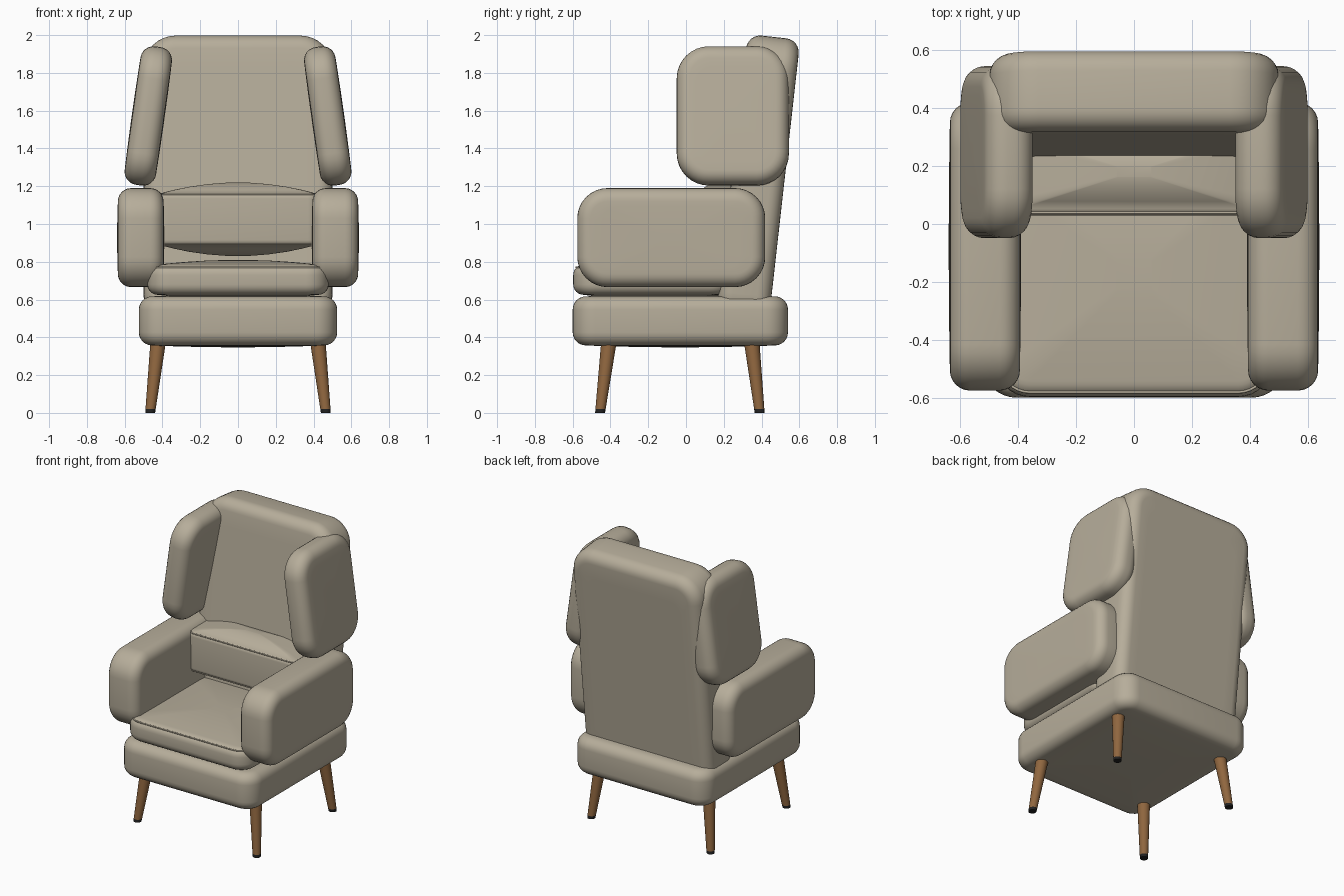
import bpy, bmesh, math
from mathutils import Vector, Matrix

if "Cube" in bpy.data.objects:
    bpy.data.objects.remove(bpy.data.objects["Cube"])


def material(name, rgb):
    m = bpy.data.materials.new(name)
    m.use_nodes = True
    m.diffuse_color = (*rgb, 1)
    bsdf = next(n for n in m.node_tree.nodes if n.type == 'BSDF_PRINCIPLED')
    bsdf.inputs["Base Color"].default_value = (*rgb, 1)
    bsdf.inputs["Roughness"].default_value = 0.8
    return m


fabric = material("beige_fabric", (0.47, 0.42, 0.325))
wood = material("brown_wood", (0.28, 0.135, 0.05))
rubber = material("black_foot", (0.015, 0.015, 0.015))


def outline(a, b, radius, steps=8):
    """Rounded rectangle with half sizes a and b."""
    pts = []
    for q, (sx, sy) in enumerate(((1, 1), (-1, 1), (-1, -1), (1, -1))):
        for i in range(steps + 1):
            t = (q + i / steps) * math.pi / 2
            pts.append((sx * (a - radius) + radius * math.cos(t),
                        sy * (b - radius) + radius * math.sin(t)))
    return pts


def finish(name, bm, mats, loc, angle=30):
    bmesh.ops.recalc_face_normals(bm, faces=bm.faces)
    mesh = bpy.data.meshes.new(name)
    bm.to_mesh(mesh)
    bm.free()
    ob = bpy.data.objects.new(name, mesh)
    bpy.context.collection.objects.link(ob)
    for m in mats:
        mesh.materials.append(m)
    ob.location = loc
    bpy.ops.object.select_all(action='DESELECT')
    ob.select_set(True)
    bpy.context.view_layer.objects.active = ob
    bpy.ops.object.shade_smooth_by_angle(angle=math.radians(angle))
    return ob


def loft(bm, rings):
    """Skin a list of equal rings and close both ends."""
    loops = [[bm.verts.new(p) for p in ring] for ring in rings]
    n = len(loops[0])
    for lo, hi in zip(loops, loops[1:]):
        for i in range(n):
            j = (i + 1) % n
            bm.faces.new((lo[i], lo[j], hi[j], hi[i]))
    bm.faces.new(loops[0])
    bm.faces.new(loops[-1])


def cushion(name, axis, half, loc, corner, edge, crown=0.0, rot=(0, 0, 0)):
    """Padded slab: rounded outline across the axis, rounded rim, domed caps.
    half = (outline half sizes, half thickness along the axis)."""
    a, b, h = half
    h -= crown
    upper = []
    for i in range(7):
        t = i / 6 * math.pi / 2
        d = edge * (1 - math.cos(t))
        z = h - edge + edge * math.sin(t)
        upper.append([(x, y, z) for x, y in outline(a - d, b - d, corner - d)])
    rim = upper[-1]
    for s in (0.85, 0.65, 0.4, 0.15):
        z = h + crown * (1 - s * s)
        upper.append([(x * s, y * s, z) for x, y, _ in rim])
    lower = [[(x, y, -z) for x, y, z in ring] for ring in reversed(upper)]
    bm = bmesh.new()
    loft(bm, lower + upper)
    for v in bm.verts:
        u, w, t = v.co
        v.co = {'x': (t, u, w), 'y': (u, t, w), 'z': (u, w, t)}[axis]
    ob = finish(name, bm, [fabric], loc, 45)
    ob.rotation_euler = [math.radians(r) for r in rot]
    return ob


def piping(name, a, b, radius, loc):
    """Thin sewn cord following a cushion rim."""
    curve = bpy.data.curves.new(name, 'CURVE')
    curve.dimensions = '3D'
    curve.bevel_depth = 0.005
    curve.bevel_resolution = 2
    pts = outline(a, b, radius)
    sp = curve.splines.new('POLY')
    sp.points.add(len(pts) - 1)
    for p, (x, y) in zip(sp.points, pts):
        p.co = (x, y, 0, 1)
    sp.use_cyclic_u = True
    curve.materials.append(fabric)
    ob = bpy.data.objects.new(name, curve)
    bpy.context.collection.objects.link(ob)
    ob.location = loc


def leg(name, top, foot):
    """Tapered splayed leg with a dark foot cap."""
    top, foot = Vector(top), Vector(foot)
    rings = []
    for t, r in ((0, 0.026), (0.05, 0.027), (1, 0.042)):
        c = foot.lerp(top, t)
        rings.append([c + Matrix.Rotation(i * math.tau / 24, 3, 'Z') @ Vector((r, 0, 0))
                      for i in range(24)])
    bm = bmesh.new()
    loft(bm, rings)
    limit = top.z * 0.051
    for f in bm.faces:
        f.material_index = int(all(v.co.z < limit for v in f.verts))
    finish(name, bm, [wood, rubber], (0, 0, 0))


# Seat base and cushions
cushion("seat_base", 'z', (0.525, 0.57, 0.14), (0, -0.03, 0.487), 0.12, 0.07, 0.01)
cushion("seat_cushion", 'z', (0.48, 0.42, 0.105), (0, -0.177, 0.705), 0.12, 0.055, 0.025)
piping("seat_piping", 0.464, 0.404, 0.104, (0, -0.177, 0.771))
cushion("lumbar_pillow", 'z', (0.43, 0.15, 0.195), (0, 0.18, 1.025), 0.06, 0.03, 0.055)
for label, z in (("upper", 1.156), ("lower", 0.894)):
    piping(label + "_pillow_piping", 0.421, 0.141, 0.051, (0, 0.18, z))

# Reclined back
cushion("backrest", 'y', (0.5, 0.77, 0.14), (0, 0.38, 1.225), 0.17, 0.075, 0, (-6.4, 0, 0))

# Arms, wings and legs on both sides
for side, s in (("left", 1), ("right", -1)):
    cushion(side + "_arm", 'x', (0.4975, 0.262, 0.125),
            (s * 0.515, -0.078, 0.928), 0.16, 0.07, 0.004)
    cushion(side + "_wing", 'x', (0.297, 0.37, 0.087),
            (s * 0.475, 0.248, 1.572), 0.17, 0.07, 0.003, (0, -8 * s, 0))
    leg(side + "_front_leg", (s * 0.42, -0.405, 0.4), (s * 0.465, -0.455, 0))
    leg(side + "_rear_leg", (s * 0.42, 0.345, 0.4), (s * 0.465, 0.39, 0))
